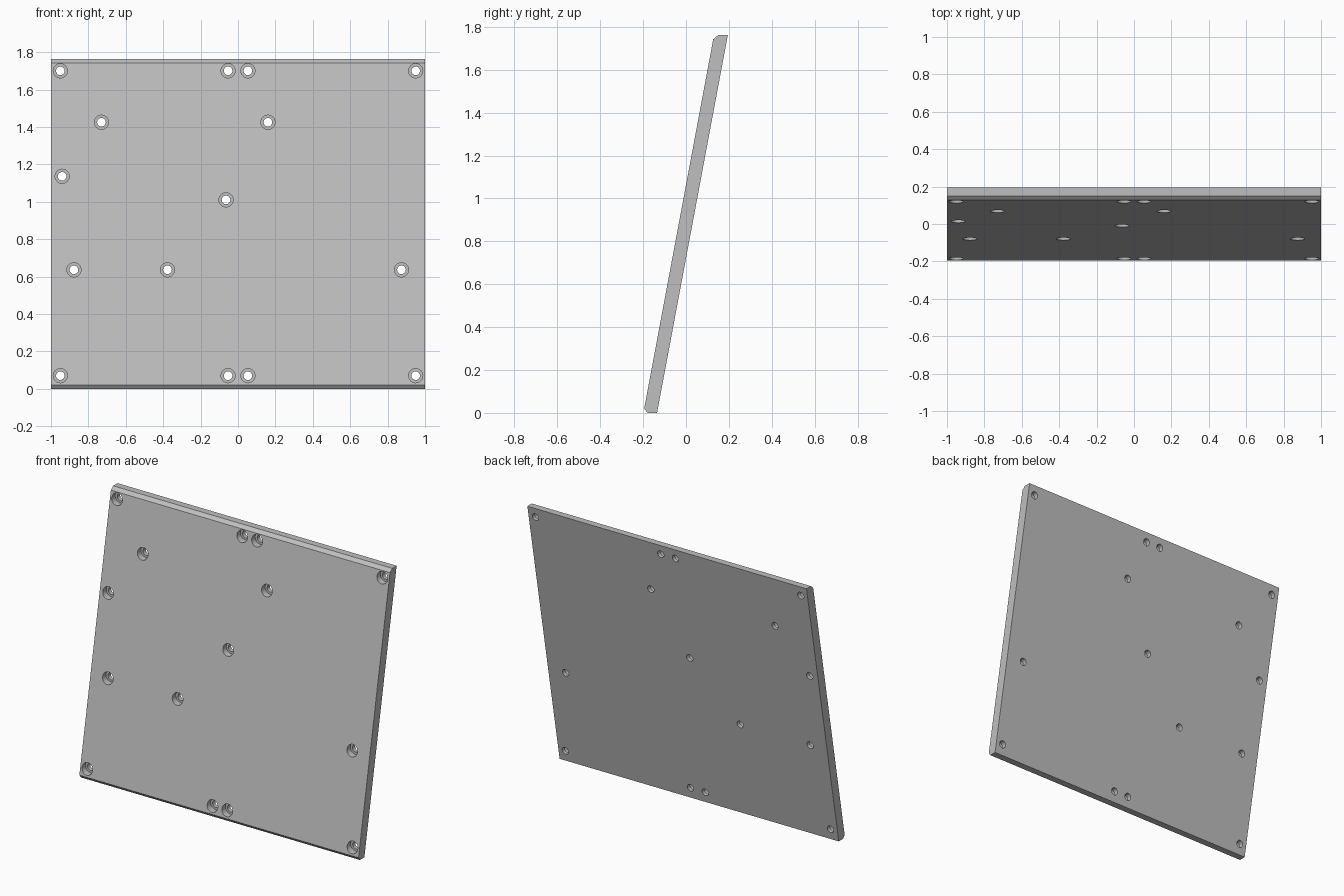
import bpy, bmesh, math

if "Cube" in bpy.data.objects:
    bpy.data.objects.remove(bpy.data.objects["Cube"], do_unlink=True)

HALF_WIDTH = 1.0
SLOPE = 0.187            # lean of the panel, y per z
BORE_R, HOLE_R, BORE_DEPTH = 0.038, 0.023, 0.035
SIDES = 32

grey = bpy.data.materials.new("light_grey")
grey.use_nodes = True
grey.diffuse_color = (0.52, 0.52, 0.52, 1)
grey.node_tree.nodes["Principled BSDF"].inputs["Base Color"].default_value = (0.52, 0.52, 0.52, 1)


def make_object(name, bm):
    bmesh.ops.recalc_face_normals(bm, faces=bm.faces)
    mesh = bpy.data.meshes.new(name)
    bm.to_mesh(mesh)
    bm.free()
    mesh.materials.append(grey)
    obj = bpy.data.objects.new(name, mesh)
    bpy.context.collection.objects.link(obj)
    return obj


# Leaning panel: side profile (y, z) with chamfered front edges, extruded along x
profile = [(-0.195, 0.02), (-0.18, 0), (-0.135, 0),
           (0.195, 1.762), (0.15, 1.762), (0.127, 1.743)]
bm = bmesh.new()
side = bm.faces.new([bm.verts.new((-HALF_WIDTH, y, z)) for y, z in profile])
ext = bmesh.ops.extrude_face_region(bm, geom=[side], use_keep_orig=True)
new_verts = [g for g in ext["geom"] if isinstance(g, bmesh.types.BMVert)]
bmesh.ops.translate(bm, verts=new_verts, vec=(2 * HALF_WIDTH, 0, 0))
panel = make_object("leaning_panel", bm)

# Screw hole centres (x, z): top and bottom rows, then the inner mounts
holes = [(x, z) for z in (0.07, 1.70) for x in (-0.95, -0.053, 0.053, 0.95)]
holes += [(-0.73, 1.425), (0.16, 1.425), (-0.94, 1.136), (-0.064, 1.01),
          (-0.877, 0.636), (-0.377, 0.636), (0.874, 0.636)]


def add_stepped_cutter(bm, x, z):
    """Counterbore and through hole in one turned solid along y."""
    front = -0.195 + (z - 0.02) * SLOPE
    steps = [(front - 0.1, BORE_R), (front + BORE_DEPTH, BORE_R),
             (front + BORE_DEPTH, HOLE_R), (front + 0.2, HOLE_R)]
    rings = []
    for y, r in steps:
        angles = [2 * math.pi * i / SIDES for i in range(SIDES)]
        rings.append([bm.verts.new((x + r * math.cos(a), y, z + r * math.sin(a)))
                      for a in angles])
    for a, b in zip(rings, rings[1:]):
        for i in range(SIDES):
            j = (i + 1) % SIDES
            bm.faces.new((a[i], a[j], b[j], b[i]))
    bm.faces.new(rings[0])
    bm.faces.new(rings[-1])


bm = bmesh.new()
for x, z in holes:
    add_stepped_cutter(bm, x, z)
cutter = make_object("hole_cutter", bm)
cutter.hide_render = True

# Cut the holes, then drop the helper
mod = panel.modifiers.new("holes", 'BOOLEAN')
mod.operation = 'DIFFERENCE'
mod.solver = 'EXACT'
mod.object = cutter
bpy.ops.object.select_all(action='DESELECT')
panel.select_set(True)
bpy.context.view_layer.objects.active = panel
bpy.ops.object.modifier_apply(modifier=mod.name)
bpy.data.objects.remove(cutter, do_unlink=True)
bpy.ops.object.shade_smooth_by_angle(angle=math.radians(25))
